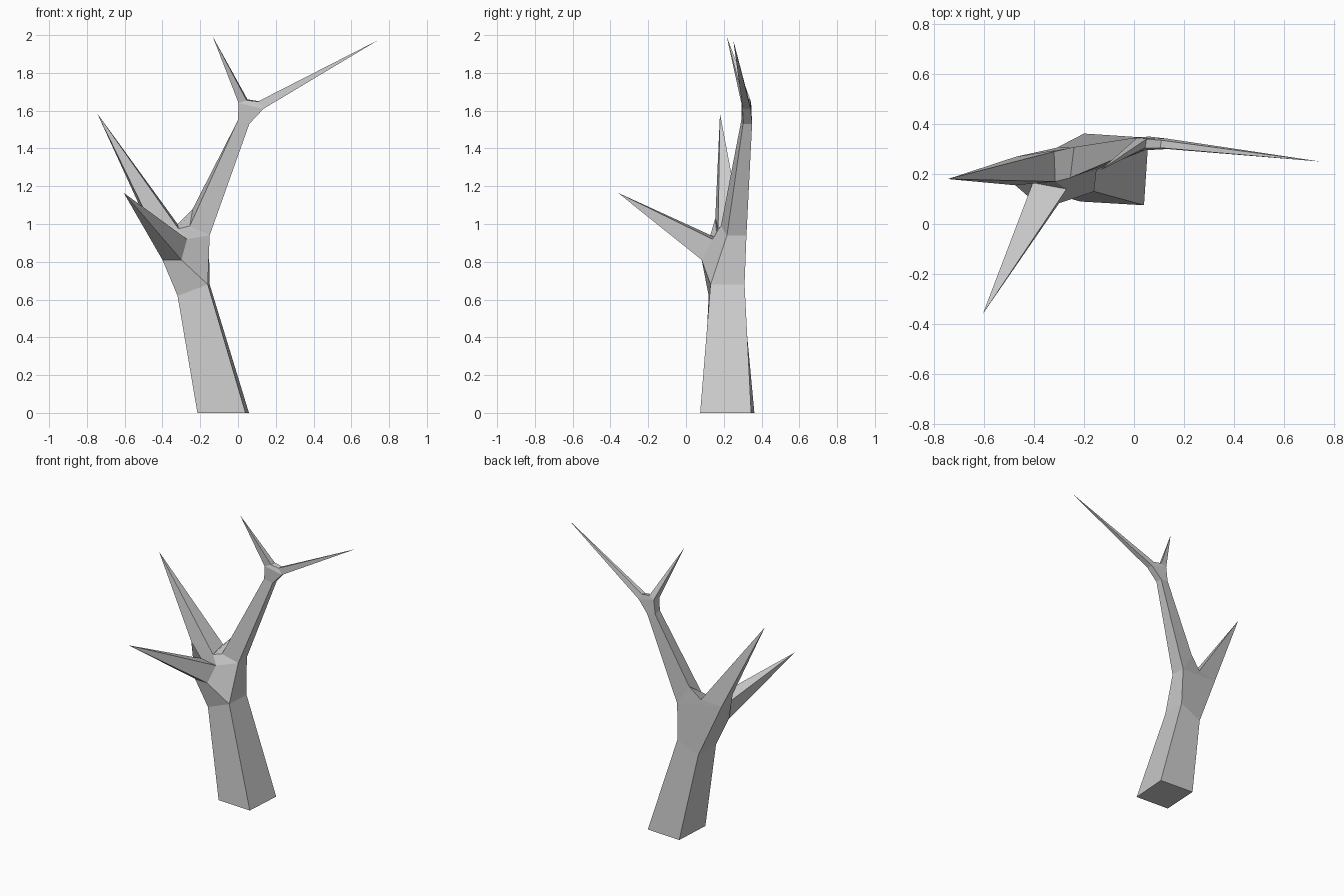
import bpy, bmesh

if "Cube" in bpy.data.objects:
    bpy.data.objects.remove(bpy.data.objects["Cube"])

bm = bmesh.new()


def ring(*pts):
    return [bm.verts.new(p) for p in pts]


def loft(a, b):
    # four quads joining two rings
    for i in range(4):
        j = (i + 1) % 4
        bm.faces.new((a[i], a[j], b[j], b[i]))


def spike(a, tip):
    # branch tapering to a point
    t = bm.verts.new(tip)
    for i in range(4):
        bm.faces.new((a[i], a[(i + 1) % 4], t))


# Trunk: front left, front right, back right, back left
base = ring((-.215, .09, 0), (.04, .075, 0), (.058, .345, 0), (-.2, .362, 0))
T = ring((-.32, .12, .62), (-.16, .13, .68), (-.15, .31, .68), (-.31, .305, .61))
bm.faces.new(base)
loft(base, T)

# Front branch: lower left, lower right, upper right, upper left
F = ring((-.40, .09, .81), (-.30, .083, .81), (-.27, .14, .92), (-.405, .165, .925))
spike(F, (-.605, -.36, 1.165))

# Left branch: outer front, inner front, inner back, outer back
L = ring((-.475, .155, 1.03), (-.315, .17, .975), (-.32, .29, 1.0), (-.47, .27, .985))
spike(L, (-.745, .18, 1.585))

# Main limb: left front, right front, right back, left back
M = ring((-.255, .185, .99), (-.15, .217, .94), (-.155, .32, .94), (-.24, .308, 1.08))
U = ring((0, .293, 1.55), (.06, .302, 1.53), (.06, .35, 1.53), (0, .345, 1.54))
loft(M, U)

# Skin joining trunk, front branch, left branch and main limb
for f in (
    (T[0], T[1], F[1], F[0]), (T[1], M[1], F[2], F[1]),
    (T[1], T[2], M[2], M[1]), (T[3], T[0], L[0], L[3]),
    (T[0], F[0], F[3], L[0]), (F[3], F[2], L[1], L[0]),
    (F[2], M[1], M[0], L[1]), (L[1], M[0], M[3], L[2]),
    (T[2], T[3], L[3], M[2]), (M[2], L[3], L[2], M[3]),
):
    bm.faces.new(f)

# Fork twigs: outer front, inner front, inner back, outer back
A = ring((.003, .293, 1.64), (.045, .305, 1.655), (.05, .34, 1.66), (.012, .345, 1.64))
B = ring((.135, .30, 1.61), (.105, .305, 1.648), (.11, .335, 1.65), (.13, .342, 1.61))
spike(A, (-.135, .215, 1.995))
spike(B, (.745, .25, 1.975))

# Skin joining main limb to both twigs
for f in (
    (U[0], U[1], B[0], A[0]), (A[0], B[0], B[1], A[1]),
    (A[1], B[1], B[2], A[2]), (U[2], U[3], A[3], B[3]),
    (B[3], A[3], A[2], B[2]), (U[1], U[2], B[3], B[0]),
    (U[3], U[0], A[0], A[3]),
):
    bm.faces.new(f)

bmesh.ops.recalc_face_normals(bm, faces=bm.faces)
mesh = bpy.data.meshes.new("bare_tree")
bm.to_mesh(mesh)
bm.free()
bpy.context.collection.objects.link(bpy.data.objects.new("bare_tree", mesh))
